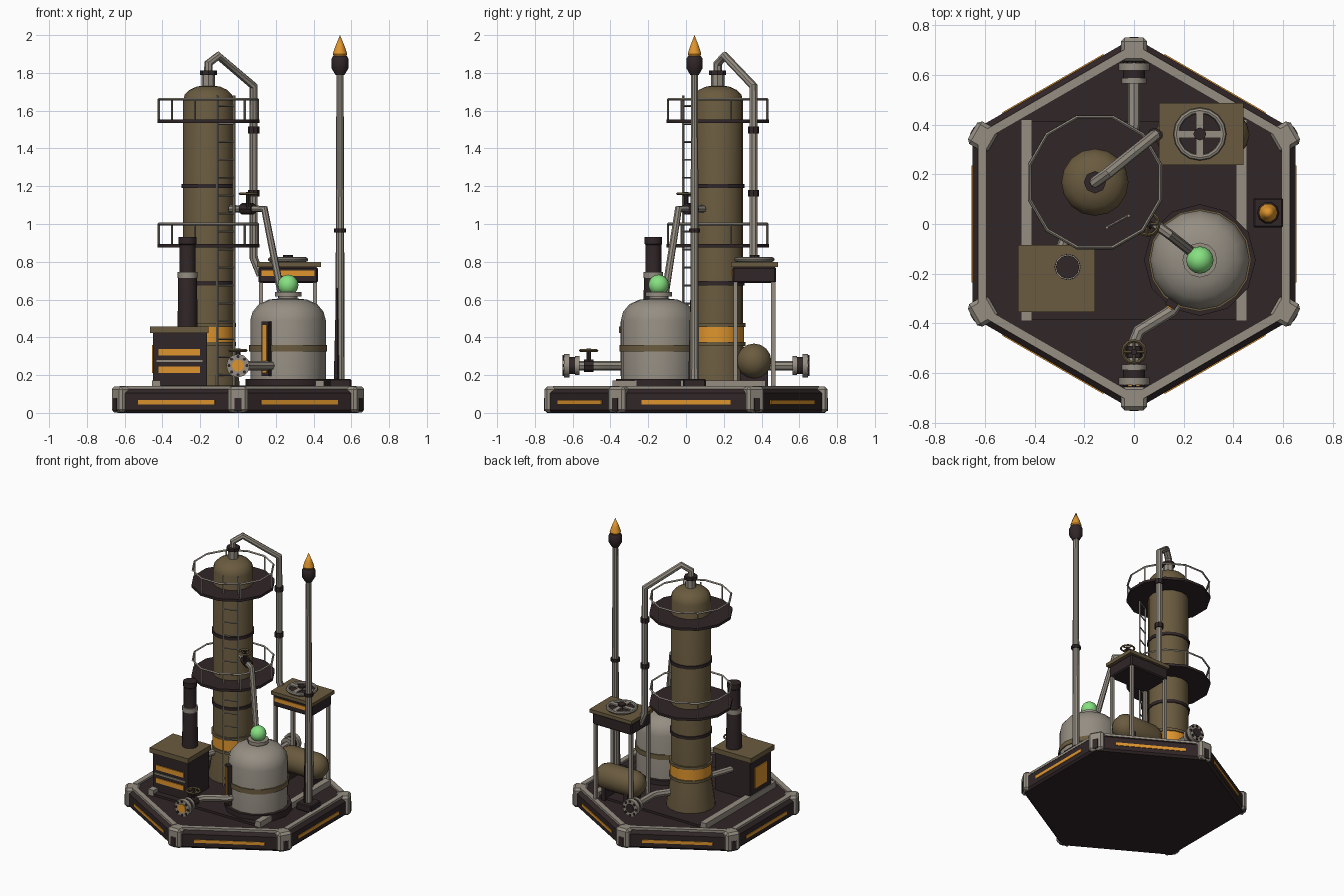
import bpy, bmesh
from math import pi, cos, sin, radians
from mathutils import Vector, Matrix

cube = bpy.data.objects.get("Cube")
if cube:
    bpy.data.objects.remove(cube)


def material(name, rgb):
    m = bpy.data.materials.new(name)
    m.use_nodes = True
    m.diffuse_color = (*rgb, 1)
    m.node_tree.nodes["Principled BSDF"].inputs["Base Color"].default_value = (*rgb, 1)
    return m


DARK = material("dark iron", (0.03, 0.019, 0.02))
GREY = material("pale steel", (0.30, 0.27, 0.225))
TAN = material("olive brown", (0.145, 0.105, 0.05))
ORANGE = material("glowing orange", (0.74, 0.30, 0.026))
GREEN = material("glowing green", (0.24, 0.75, 0.22))


def finish(name, bm, mat, matrix=None):
    bmesh.ops.recalc_face_normals(bm, faces=bm.faces)
    me = bpy.data.meshes.new(name)
    bm.to_mesh(me)
    bm.free()
    return add(name, me, mat, matrix)


def add(name, me, mat, matrix=None):
    me.materials.clear()
    me.materials.append(mat)
    me.shade_smooth()
    me.set_sharp_from_angle(angle=radians(35))
    ob = bpy.data.objects.new(name, me)
    if matrix:
        ob.matrix_world = matrix
    bpy.context.collection.objects.link(ob)
    return ob


def box(name, mat, loc, size, turn=0, bevel=0):
    bm = bmesh.new()
    bmesh.ops.create_cube(bm, size=1, matrix=Matrix.Diagonal((*size, 1)))
    if bevel:
        bmesh.ops.bevel(bm, geom=bm.edges[:], offset=bevel, segments=1, affect='EDGES')
    return finish(name, bm, mat, Matrix.Translation(loc) @ Matrix.Rotation(turn, 4, 'Z'))


def lathe(name, mat, loc, profile, sides=16, axis=(0, 0, 1), phase=0):
    """Revolve (radius, height) points about an axis through loc."""
    bm = bmesh.new()
    rings = []
    for r, z in profile:
        n = sides if r > 0 else 1
        rings.append([bm.verts.new((r * cos(2 * pi * i / sides + phase),
                                    r * sin(2 * pi * i / sides + phase), z)) for i in range(n)])
    for a, b in zip(rings, rings[1:]):
        for i in range(sides):
            j = (i + 1) % sides
            quad = [a[i % len(a)], a[j % len(a)], b[j % len(b)], b[i % len(b)]]
            bm.faces.new(list(dict.fromkeys(quad)))
    for ring in (rings[0], rings[-1]):
        if len(ring) > 1:
            bm.faces.new(ring)
    turn = Vector(axis).to_track_quat('Z', 'Y').to_matrix().to_4x4()
    return finish(name, bm, mat, Matrix.Translation(loc) @ turn)


def disc(name, mat, loc, r, depth, sides=16, axis=(0, 0, 1), phase=0):
    return lathe(name, mat, loc, [(r, 0), (r, depth)], sides, axis, phase)


def pipe(name, mat, points, r, closed=False):
    cu = bpy.data.curves.new(name, 'CURVE')
    cu.dimensions = '3D'
    cu.bevel_depth, cu.bevel_resolution, cu.use_fill_caps = r, 2 if r > 0.01 else 0, True
    sp = cu.splines.new('POLY')
    sp.points.add(len(points) - 1)
    for p, co in zip(sp.points, points):
        p.co = (*co, 1)
    sp.use_cyclic_u = closed
    ob = bpy.data.objects.new(name, cu)
    me = bpy.data.meshes.new_from_object(ob)
    bpy.data.objects.remove(ob)
    return add(name, me, mat)


def circle(c, r, z, n, phase=0):
    return [(c[0] + r * cos(2 * pi * i / n + phase), c[1] + r * sin(2 * pi * i / n + phase), z) for i in range(n)]


def handwheel(name, x, y, z, r):
    pipe(name + "_rim", TAN, circle((x, y), r, z, 12), 0.007, True)
    for i, (dx, dy) in enumerate(((r, 0), (0, r))):
        pipe(f"{name}_spoke_{i}", TAN, [(x - dx, y - dy, z), (x + dx, y + dy, z)], 0.006)
    disc(name + "_stem", DARK, (x, y, z - 0.08), 0.012, 0.09, 8)


# Hexagonal base with lit strips, rim bars and corner caps
lathe("base", DARK, (0, 0, 0), [(0.735, 0), (0.75, 0.015), (0.75, 0.105), (0.72, 0.13)], 6, phase=pi / 2)
for i in range(6):
    a = i * pi / 3
    d = Vector((cos(a), sin(a), 0))
    box(f"base_strip_{i}", ORANGE, d * 0.65 + Vector((0, 0, 0.056)), (0.008, 0.47, 0.022), a)
    box(f"rim_bar_{i}", GREY, d * 0.61 + Vector((0, 0, 0.132)), (0.035, 0.64, 0.022), a)
    b = a + pi / 6
    d = Vector((cos(b), sin(b), 0))
    box(f"corner_cap_{i}", GREY, d * 0.70 + Vector((0, 0, 0.071)), (0.1, 0.105, 0.138), b, 0.015)
    box(f"corner_slot_{i}", DARK, d * 0.75 + Vector((0, 0, 0.045)), (0.006, 0.035, 0.07), b)
box("deck_plate", DARK, (0, 0.015, 0.135), (0.86, 0.8, 0.022))
for s in (-1, 1):
    box(f"deck_rail_{s}", GREY, (s * 0.432, 0.015, 0.15), (0.045, 0.81, 0.045))

# Tall column with bands
C = (-0.157, 0.168)
lathe("column_foot", TAN, (*C, 0.13), [(0.165, 0), (0.165, 0.03), (0.14, 0.2), (0.135, 0.24)])
lathe("column", TAN, (*C, 0.36), [(0.135, 0), (0.135, 1.29), (0.125, 1.325), (0.1, 1.35), (0.06, 1.368), (0, 1.375)])
disc("column_glow_band", ORANGE, (*C, 0.375), 0.14, 0.085)
for z in (0.355, 0.455):
    disc(f"column_ring_{z}", TAN, (*C, z), 0.147, 0.02)
for z in (0.675, 1.19):
    disc(f"column_band_{z}", DARK, (*C, z), 0.142, 0.022)
disc("column_nozzle", GREY, (*C, 1.72), 0.035, 0.09, 8)
disc("column_flange", DARK, (*C, 1.79), 0.045, 0.022, 8)

# Platforms with railings
for name, z in (("lower", 0.875), ("upper", 1.535)):
    disc(name + "_platform", DARK, (*C, z), 0.28, 0.018, 12, phase=pi / 12)
    pipe(name + "_rail", GREY, circle(C, 0.272, z + 0.125, 12, pi / 12), 0.007, True)
    for i, p in enumerate(circle(C, 0.272, z, 6, pi / 12)):
        pipe(f"{name}_post_{i}", GREY, [p, (p[0], p[1], z + 0.125)], 0.006)

# Ladder on the front of the column
L, side = Vector((-0.065, 0.01, 0)), Vector((0.044, 0.024, 0))
up = Vector((0, 0, 1))
for s in (-1, 1):
    pipe(f"ladder_side_{s}", GREY, [L + side * s + up * 0.14, L + side * s + up * 1.68], 0.007)
for i in range(16):
    z = up * (0.2 + i * 0.095)
    pipe(f"ladder_rung_{i}", GREY, [L - side + z, L + side + z], 0.005)

# Overhead pipe from column to cooler
V = (0.083, 0.357)
pipe("overhead_pipe", GREY, [(*C, 1.78), (*C, 1.85), (-0.105, 0.205, 1.89), (*V, 1.73), (*V, 0.82),
                             (0.12, 0.36, 0.73)], 0.023)
for z in (1.48, 1.145):
    disc(f"overhead_collar_{z}", DARK, (*V, z), 0.03, 0.035, 8)

# Round reactor tank
T = (0.265, -0.145)
disc("reactor_plinth", DARK, (*T, 0.13), 0.225, 0.05, 12)
lathe("reactor", GREY, (*T, 0.18), [(0.2, 0), (0.2, 0.31), (0.188, 0.355), (0.155, 0.395), (0.1, 0.42), (0.05, 0.425)])
disc("reactor_band", TAN, (*T, 0.325), 0.207, 0.035)
disc("reactor_neck", GREY, (*T, 0.58), 0.05, 0.05, 12)
disc("reactor_flange", GREY, (*T, 0.615), 0.07, 0.025, 12)
ball = [(0.055 * sin(k * pi / 8), -0.055 * cos(k * pi / 8)) for k in range(9)]
ball[0], ball[-1] = (0, -0.055), (0, 0.055)
lathe("reactor_lamp", GREEN, (*T, 0.677), ball)
g = Vector((-0.54, -0.84, 0))
turn = g.to_track_quat('X', 'Z').to_euler().z
for name, mat, dist, size in (("gauge_case", DARK, 0.21, (0.03, 0.045, 0.29)),
                              ("gauge_light", ORANGE, 0.227, (0.008, 0.024, 0.25))):
    box(name, mat, Vector((*T, 0.34)) + g * dist, size, turn)

# Reactor to column pipe with valve
pipe("transfer_pipe", GREY, [(0.235, -0.115, 0.6), (0.14, -0.04, 1.08), (-0.04, 0.09, 1.08)], 0.02)
disc("transfer_valve", DARK, (0.082, 0.002, 1.08), 0.03, 0.075, 8, (-0.81, 0.58, 0))
handwheel("transfer_wheel", 0.055, 0.0, 1.16, 0.045)

# Front and back outlets
pipe("front_outlet_pipe", GREY, [(0.2, -0.28, 0.25), (0.15, -0.35, 0.25), (0.02, -0.43, 0.25), (0, -0.48, 0.25),
                                 (0, -0.61, 0.25)], 0.025)
handwheel("outlet_wheel", 0, -0.515, 0.33, 0.045)
disc("outlet_valve", DARK, (0, -0.54, 0.25), 0.033, 0.05, 8, (0, 1, 0))
pipe("back_outlet_pipe", GREY, [(-0.1, 0.24, 0.25), (-0.01, 0.36, 0.25), (0, 0.4, 0.25), (0, 0.61, 0.25)], 0.025)
for name, s, lens in (("front", -1, ORANGE), ("back", 1, DARK)):
    out = (0, s, 0)
    disc(name + "_flange_inner", GREY, (0, s * 0.565, 0.25), 0.05, 0.022, 12, out)
    disc(name + "_flange_gasket", DARK, (0, s * 0.587, 0.25), 0.045, 0.03, 12, out)
    disc(name + "_flange_outer", GREY, (0, s * 0.617, 0.25), 0.062, 0.03, 12, out)
    disc(name + "_flange_lens", lens, (0, s * 0.645, 0.25), 0.032, 0.008, 12, out)
    for i in range(8):
        a = i * pi / 4
        disc(f"{name}_bolt_{i}", DARK, (0.048 * cos(a), s * 0.645, 0.25 + 0.048 * sin(a)), 0.009, 0.008, 6, out)

# Furnace with glowing slots and chimney
box("furnace", DARK, (-0.307, -0.22, 0.285), (0.285, 0.24, 0.3))
box("furnace_roof", TAN, (-0.312, -0.22, 0.44), (0.31, 0.27, 0.036))
for i, z in enumerate((0.228, 0.322)):
    box(f"furnace_slot_{i}", ORANGE, (-0.31, -0.342, z), (0.22, 0.008, 0.035))
box("furnace_bar", GREY, (-0.31, -0.342, 0.275), (0.25, 0.012, 0.014))
box("furnace_side_panel", ORANGE, (-0.452, -0.22, 0.285), (0.009, 0.14, 0.15))
K = (-0.267, -0.173)
lathe("chimney", DARK, (*K, 0.45), [(0.053, 0), (0.05, 0.26), (0.042, 0.3), (0.042, 0.44), (0.047, 0.445), (0.047, 0.48)], 12)
disc("chimney_collar", GREY, (*K, 0.715), 0.052, 0.032, 12)
pipe("feed_pipe", GREY, [(-0.22, 0.1, 0.33), (-0.3, -0.12, 0.33)], 0.022)

# Raised cooler with fan
F = (0.265, 0.362)
box("cooler_box", DARK, (*F, 0.73), (0.315, 0.23, 0.085), bevel=0.008)
box("cooler_roof", TAN, (0.27, 0.362, 0.785), (0.34, 0.25, 0.025))
box("cooler_strip", ORANGE, (0.265, 0.246, 0.74), (0.28, 0.008, 0.028))
for sx in (-1, 1):
    for sy in (-1, 1):
        box(f"cooler_leg_{sx}_{sy}", GREY, (F[0] + sx * 0.143, F[1] + sy * 0.1, 0.42), (0.022, 0.022, 0.58))
disc("fan_well", DARK, (*F, 0.797), 0.095, 0.008)
pipe("fan_ring", GREY, circle(F, 0.095, 0.812, 16), 0.012, True)
for i in range(2):
    box(f"fan_blade_{i}", GREY, (*F, 0.818), (0.18, 0.03, 0.01), i * pi / 2)
disc("fan_hub", DARK, (*F, 0.81), 0.026, 0.025, 8)

# Horizontal drum under the cooler
drum = [(0, 0), (0.045, 0.012), (0.078, 0.04), (0.092, 0.08)]
drum += [(r, 0.38 - z) for r, z in reversed(drum)]
lathe("drum", TAN, (0.085, 0.36, 0.275), drum, 16, (1, 0, 0))
for x in (0.185, 0.365):
    box(f"drum_saddle_{x}", DARK, (x, 0.36, 0.18), (0.03, 0.15, 0.1))

# Flare stack
P = (0.54, 0.045)
box("flare_foot", DARK, (*P, 0.155), (0.12, 0.12, 0.05), bevel=0.006)
lathe("flare_pole", GREY, (*P, 0.17), [(0.025, 0), (0.019, 1.63)], 10)
disc("flare_collar", DARK, (*P, 0.955), 0.032, 0.022, 10)
lathe("flare_fin", DARK, (P[0] - 0.013, P[1] - 0.013, 0.17), [(0.02, 0), (0.008, 0.49)], 4)
lathe("flare_cup", DARK, (*P, 1.79), [(0.024, 0), (0.045, 0.035), (0.045, 0.085), (0.036, 0.1)], 10)
lathe("flame", ORANGE, (*P, 1.88), [(0.028, 0), (0.038, 0.02), (0.025, 0.06), (0, 0.12)], 10)
